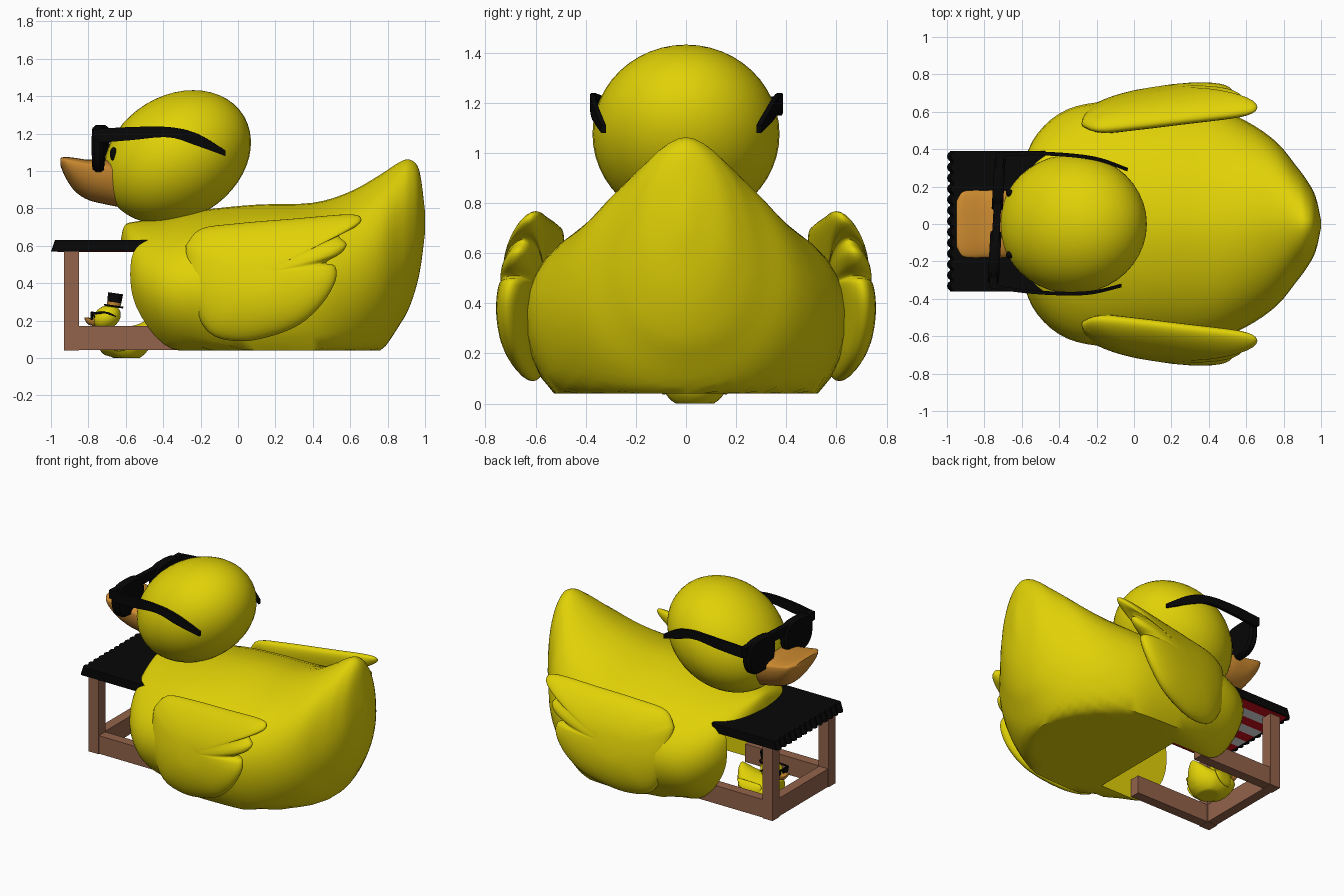
import bpy
import bmesh
from math import sin, cos, pi, radians
from mathutils import Matrix, Vector

cube = bpy.data.objects.get("Cube")
if cube:
    bpy.data.objects.remove(cube, do_unlink=True)


def material(name, *rgb):
    m = bpy.data.materials.new(name)
    m.use_nodes = True
    m.diffuse_color = (*rgb, 1)
    m.node_tree.nodes["Principled BSDF"].inputs["Base Color"].default_value = (*rgb, 1)
    return m


YELLOW = material("yellow", 0.75, 0.64, 0.002)
ORANGE = material("orange", 0.62, 0.26, 0.03)
BLACK = material("black", 0.002, 0.002, 0.002)
BROWN = material("brown wood", 0.29, 0.125, 0.07)
RED = material("red", 0.65, 0.005, 0.01)
WHITE = material("white", 0.8, 0.8, 0.8)


def finish(name, bm, mat, M=None, angle=40):
    """Turn a bmesh into a shaded object."""
    bmesh.ops.recalc_face_normals(bm, faces=bm.faces[:])
    if M is not None:
        bm.transform(M)
    mesh = bpy.data.meshes.new(name)
    bm.to_mesh(mesh)
    bm.free()
    mesh.materials.append(mat)
    ob = bpy.data.objects.new(name, mesh)
    bpy.context.collection.objects.link(ob)
    bpy.ops.object.select_all(action="DESELECT")
    ob.select_set(True)
    bpy.context.view_layer.objects.active = ob
    if angle:
        bpy.ops.object.shade_smooth_by_angle(angle=radians(angle))
    return ob


def spline(pts, steps):
    """Catmull-Rom samples through tuples of any length."""
    pts = [Vector(p) for p in pts]
    out = []
    for i in range(len(pts) - 1):
        a, b, c, d = pts[max(i - 1, 0)], pts[i], pts[i + 1], pts[min(i + 2, len(pts) - 1)]
        for k in range(steps):
            t = k / steps
            out.append(0.5 * (2 * b + (c - a) * t + (2 * a - 5 * b + 4 * c - d) * t * t
                              + (3 * b - a - 3 * c + d) * t ** 3))
    return out + [pts[-1]]


def loft(name, rings, mat, M=None, angle=40):
    bm = bmesh.new()
    vs = [[bm.verts.new(p) for p in r] for r in rings]
    n = len(vs[0])
    for a, b in zip(vs, vs[1:]):
        for i in range(n):
            j = (i + 1) % n
            bm.faces.new((a[i], a[j], b[j], b[i]))
    bm.faces.new(vs[0])
    bm.faces.new(vs[-1])
    return finish(name, bm, mat, M, angle)


def box(name, lo, hi, mat, M=None, shear=0):
    bm = bmesh.new()
    bmesh.ops.create_cube(bm, size=1)
    for v in bm.verts:
        v.co = Vector([l + (h - l) * (c + 0.5) for l, h, c in zip(lo, hi, v.co)])
        v.co.x += shear * (v.co.z - lo[2])
    return finish(name, bm, mat, M, 0)


def ball(name, centre, radii, mat, M, lean=0):
    bm = bmesh.new()
    bmesh.ops.create_uvsphere(bm, u_segments=40, v_segments=24, radius=1)
    for v in bm.verts:
        v.co = Vector([c + r * q for c, r, q in zip(centre, radii, v.co)])
        v.co.x += lean * (v.co.z - centre[2])
    return finish(name, bm, mat, M)


# x, half width, widest height, bottom, top
BODY = [(-.625, .02, .6, .56, .64), (-.605, .23, .5, .32, .71), (-.545, .44, .42, .17, .73),
        (-.4, .59, .37, .0, .75), (-.2, .65, .37, -.07, .79), (.1, .65, .36, -.2, .82),
        (.4, .63, .38, -.2, .83), (.6, .55, .4, -.1, .89), (.76, .44, .46, .03, .98),
        (.86, .32, .53, .17, 1.045), (.92, .24, .6, .28, 1.06), (.97, .15, .68, .45, 1.0),
        (1.0, .02, .72, .67, .78)]
BEAK = [(-.6, .16, .98, .8, 1.02), (-.7, .18, 1.01, .82, 1.06), (-.8, .18, 1.03, .845, 1.06),
        (-.87, .18, 1.045, .89, 1.07), (-.92, .17, 1.055, .96, 1.075),
        (-.95, .12, 1.055, 1.03, 1.07)]
WING = [(-.28, .6), (-.2, .69), (0, .72), (.3, .745), (.6, .768), (.66, .74), (.62, .695),
        (.54, .655), (.58, .61), (.55, .56), (.47, .51), (.52, .49), (.52, .41), (.45, .29),
        (.33, .18), (.17, .115), (0, .09), (-.16, .14), (-.25, .34), (-.28, .6)]
# x, y, upper edge, lower edge
ARM = [(-.73, .355, 1.225, 1.15), (-.55, .37, 1.235, 1.165), (-.35, .37, 1.235, 1.18),
       (-.2, .355, 1.2, 1.135), (-.05, .31, 1.11, 1.08)]


def sections(table, steps, floor, power, n=40):
    rings = []
    for x, w, zc, lo, top in spline(table, steps):
        ring = []
        for k in range(n):
            c, s = cos(2 * pi * k / n), sin(2 * pi * k / n)
            p = power if s > 0 else 1
            y = w * abs(c) ** p * (1 if c > 0 else -1)
            z = zc + s * ((top - zc) if s > 0 else (zc - lo))
            ring.append((x, y, max(z, floor)))
        rings.append(ring)
    return rings


def wing(name, side, M):
    """Pillow over a feathered outline, curved around the body."""
    rim = spline(WING, 4)[:-1]
    cx, cz = 0.12, 0.45
    rings = []
    for k in range(1, 20):
        a = pi * k / 20
        t, h = sin(a) ** 0.8, 0.085 * cos(a)
        ring = []
        for p in rim:
            x, z = cx + (p.x - cx) * t, cz + (p.y - cz) * t
            ring.append((x, side * (0.635 - 0.6 * (z - 0.3) ** 2 + 0.16 * x + h), z))
        rings.append(ring)
    loft(name, rings, YELLOW, M, 60)


def duck(prefix, M, floor):
    body = loft(prefix + "body", sections(BODY, 4, floor, 1.15), YELLOW, M)
    ball(prefix + "head", (-.325, 0, 1.075), (.385, .373, .357), YELLOW, M, 0.24)
    loft(prefix + "beak", sections(BEAK, 4, 0, 0.7), ORANGE, M, 60)
    # sunglasses sit slightly askew on the head
    G = (M @ Matrix.Translation((-.4, 0, 0)) @ Matrix.Rotation(-.055, 4, "Z")
         @ Matrix.Translation((.4, 0, 0)))
    for side, label in ((-1, "right_"), (1, "left_")):
        wing(prefix + label + "wing", side, M)
        ball(prefix + label + "eye", (-.665, side * .165, 1.09), (.02, .02, .037), BLACK, M)
        lens = []
        for x, grow in ((-.765, .9), (-.75, 1), (-.72, 1), (-.705, .9)):
            ring = []
            for k in range(28):
                c, s = cos(2 * pi * k / 28), sin(2 * pi * k / 28)
                y = .195 + grow * .145 * abs(c) ** .7 * (1 if c > 0 else -1) * (1 + .12 * s)
                z = 1.12 + grow * .125 * abs(s) ** .8 * (1 if s > 0 else -1)
                ring.append((x, side * y, z))
            lens.append(ring)
        loft(prefix + label + "lens", lens, BLACK, G)
        arm = [[(x, side * (y - .01), lo), (x, side * (y + .01), lo),
                (x, side * (y + .01), hi), (x, side * (y - .01), hi)]
               for x, y, hi, lo in spline(ARM, 5)]
        loft(prefix + label + "glasses_arm", arm, BLACK, G)
    box(prefix + "glasses_brow", (-.755, -.363, 1.165), (-.715, .363, 1.225), BLACK, G)
    return body


# Large duck with an alcove cut into the chest, as wide as the stall
big = duck("", Matrix.Identity(4), 0.04)
cutter = box("alcove_cutter", (-.9, -.36, -.1), (-.03, .36, .585), YELLOW)
cutter.hide_render = True
mod = big.modifiers.new("alcove", "BOOLEAN")
mod.operation, mod.object, mod.solver = "DIFFERENCE", cutter, "EXACT"
bpy.context.view_layer.objects.active = big
bpy.ops.object.modifier_apply(modifier=mod.name)
bpy.data.objects.remove(cutter, do_unlink=True)

# Small duck in the stall, wearing a top hat
duck("small_", Matrix.Translation((-.64, .035, .019)) @ Matrix.Diagonal((.19, .2, .185, 1)), -0.1)
HAT = Matrix.Translation((-.665, .035, .272)) @ Matrix.Rotation(radians(8), 4, "Y")
for name, r, z0, z1, mat in (("hat_brim", .05, 0, .01, BLACK), ("hat_band", .036, .01, .026, ORANGE),
                             ("hat_crown", .038, .026, .075, BLACK)):
    bm = bmesh.new()
    bmesh.ops.create_cone(bm, cap_ends=True, segments=24, radius1=r, radius2=r * 1.06,
                          depth=z1 - z0, matrix=Matrix.Translation((0, 0, (z0 + z1) / 2)))
    finish(name, bm, mat, HAT)

# Wooden stall frame
for side, label in ((-1, "right_"), (1, "left_")):
    y = side * 0.315
    box(label + "post", (-.93, y - .04, .04), (-.85, y + .04, .575), BROWN)
    box(label + "side_beam", (-.85, y - .035, .042), (-.27, y + .035, .17), BROWN)
box("front_beam", (-.925, -.275, .042), (-.855, .275, .17), BROWN)

# Awning: black slab, scalloped front edge, striped underside
Y0, Y1 = -.36, .39
box("awning_top", (-.985, Y0, .57), (-.495, Y1, .63), BLACK, shear=0.35)
count = 13
step = (Y1 - Y0) / count
for i in range(count):
    y = Y0 + step * (i + .5)
    bm = bmesh.new()
    bmesh.ops.create_cone(bm, cap_ends=True, segments=16, radius1=step * .48, radius2=step * .48,
                          depth=.06, matrix=Matrix.Translation((-.972, y, .6)))
    for v in bm.verts:
        v.co.x += 0.35 * (v.co.z - .57)
    finish("awning_scallop", bm, BLACK)
stripes = 9
width = (Y1 - Y0 - .02) / stripes
for i in range(stripes):
    y = Y0 + .01 + width * i
    box("awning_stripe", (-.965, y, .567), (-.5, y + width, .572), WHITE if i % 2 else RED)
